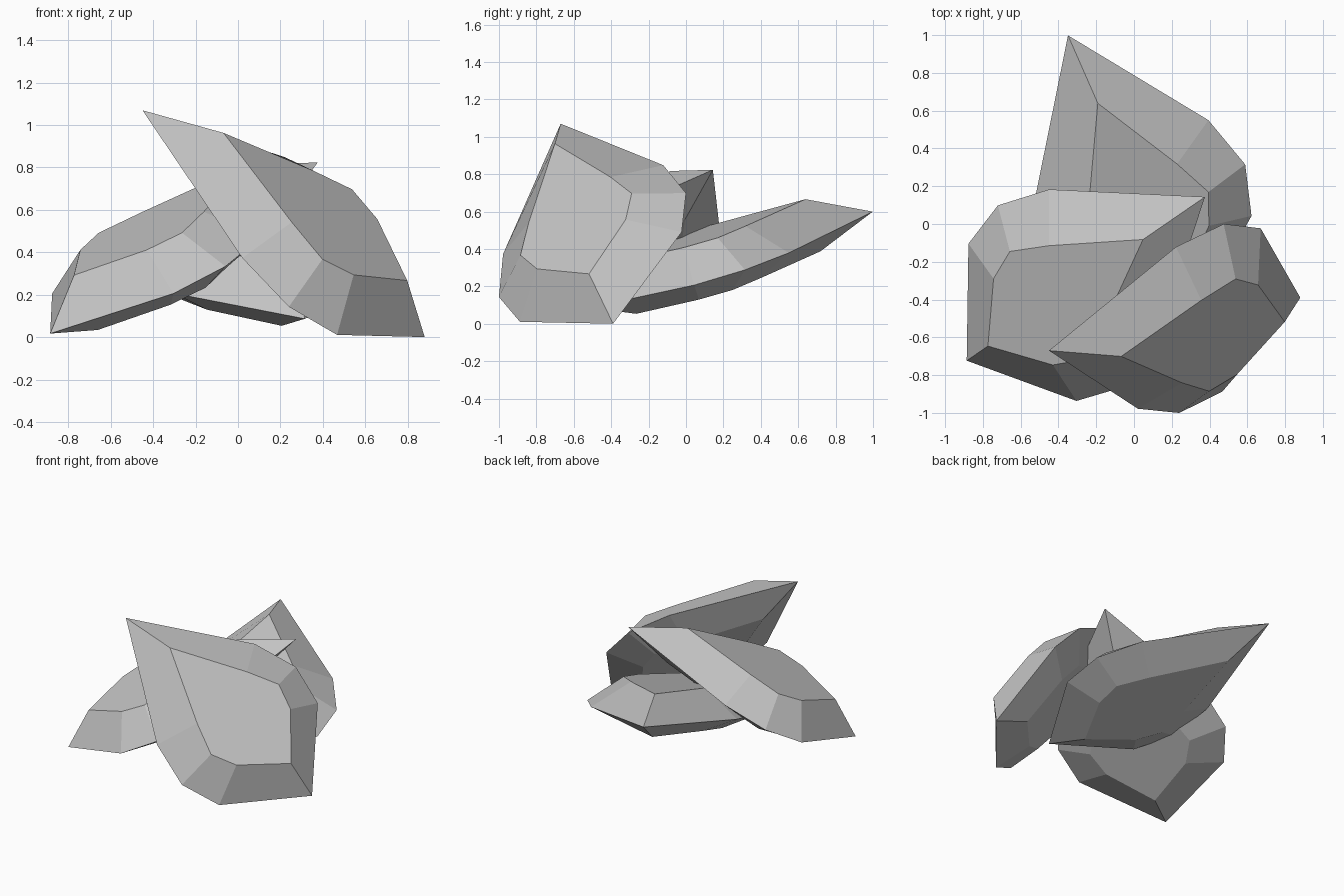
import bpy
import bmesh
from mathutils import Matrix, Vector

cube = bpy.data.objects.get("Cube")
if cube:
    bpy.data.objects.remove(cube, do_unlink=True)

# One stone colour
stone = bpy.data.materials.new("stone_grey")
stone.use_nodes = True
GREY = (0.55, 0.55, 0.55, 1.0)
stone.diffuse_color = GREY
stone.node_tree.nodes["Principled BSDF"].inputs["Base Color"].default_value = GREY

# Half outlines of the shard from tip to butt: widest girdle and flat facet
GIRDLE = [(-0.865, 0), (-0.122, 0.5), (0.185, 0.584), (0.46, 0.505), (0.865, 0)]
FACET = [(-0.51, 0), (-0.025, 0.255), (0.187, 0.347), (0.36, 0.277), (0.616, 0)]
TOP, BOTTOM = 0.18, -0.112


def ring(bm, half, height):
    """Closed ring made from a half outline mirrored across the long axis."""
    outline = half + [(x, -y) for x, y in reversed(half[1:-1])]
    return [bm.verts.new((x, y, height)) for x, y in outline]


def shard(name, centre, length_axis, width_axis):
    """Bevelled stone shard; length_axis runs from the tip to the butt."""
    bm = bmesh.new()
    rings = [ring(bm, FACET, BOTTOM), ring(bm, GIRDLE, 0), ring(bm, FACET, TOP)]
    for low, high in zip(rings, rings[1:]):
        for i in range(len(low)):
            j = (i + 1) % len(low)
            bm.faces.new((low[i], low[j], high[j], high[i]))
    bm.faces.new(rings[0])
    bm.faces.new(rings[-1])
    bmesh.ops.recalc_face_normals(bm, faces=bm.faces)

    # Orient the shard along its own axes
    u = Vector(length_axis).normalized()
    n = u.cross(Vector(width_axis)).normalized()
    v = n.cross(u)
    turn = Matrix((u, v, n)).transposed().to_4x4()
    bm.transform(Matrix.Translation(centre) @ turn)

    mesh = bpy.data.meshes.new(name)
    bm.to_mesh(mesh)
    bm.free()
    mesh.materials.append(stone)
    obj = bpy.data.objects.new(name, mesh)
    bpy.context.collection.objects.link(obj)
    return obj


# Three leaning copies of the shard
shard("front_left_rock", (0.215, -0.53, 0.535), (0.769, 0.162, -0.618), (0.206, 0.858, 0.472))
shard("right_rock", (-0.255, -0.29, 0.42), (-0.729, -0.501, -0.466), (0.566, -0.824, 0))
shard("back_rock", (-0.017, 0.242, 0.343), (0.385, -0.876, -0.297), (0.915, 0.402, 0))
